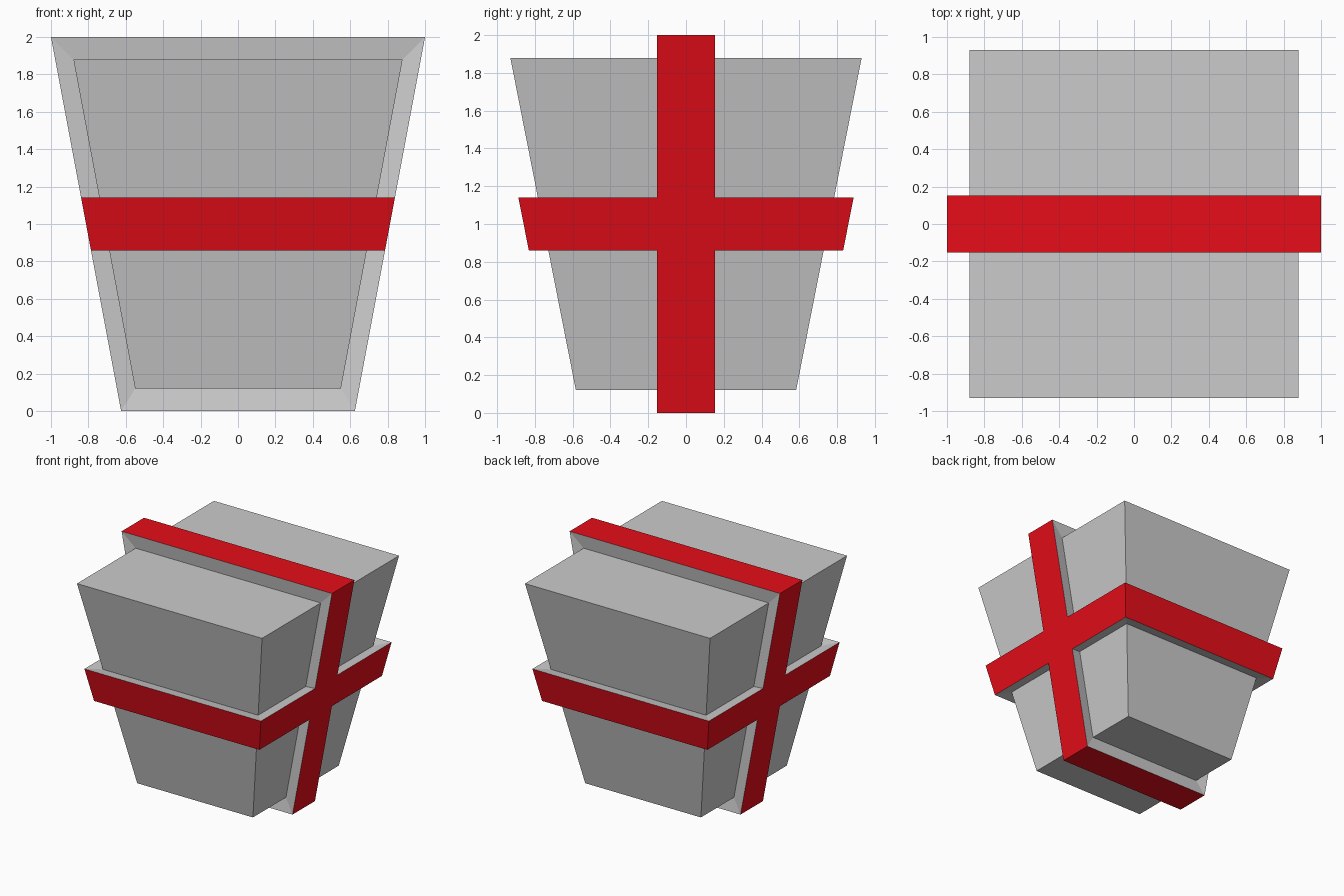
import bpy, bmesh
from mathutils import Matrix, Vector

if "Cube" in bpy.data.objects:
    bpy.data.objects.remove(bpy.data.objects["Cube"])

CENTRE = Vector((0, 0, 1))
INNER = 0.88             # box size relative to the ribbon outline
HALF_Y, HALF_Z = 0.134, 0.124   # ribbon half widths where they meet the box

# Tapered box, wider at the top
bm = bmesh.new()
bmesh.ops.create_cube(bm, size=2)
for v in bm.verts:
    hx, hy = (0.88, 0.93) if v.co.z > 0 else (0.55, 0.583)
    v.co = Vector((v.co.x * hx, v.co.y * hy, 1 + v.co.z * INNER))

# Cut the ribbon outlines into the box
for axis, half in ((Vector((0, 1, 0)), HALF_Y), (Vector((0, 0, 1)), HALF_Z)):
    for side in (-1, 1):
        bmesh.ops.bisect_plane(bm, geom=bm.verts[:] + bm.edges[:] + bm.faces[:],
                               plane_co=CENTRE + axis * half * side, plane_no=axis)

# Raise the ribbon by scaling its extruded faces away from the centre
band = []
for f in bm.faces:
    c = f.calc_center_median() - CENTRE
    if abs(c.y) < HALF_Y or abs(c.z) < HALF_Z:
        band.append(f)
result = bmesh.ops.extrude_face_region(bm, geom=band)["geom"]
old = [f for f in band if f.is_valid]
raised = [g for g in result if isinstance(g, bmesh.types.BMFace)]
old = [f for f in old if f not in raised]
if old:
    bmesh.ops.delete(bm, geom=old, context='FACES')
bmesh.ops.scale(bm, vec=Vector((1, 1, 1)) / INNER, space=Matrix.Translation(-CENTRE),
                verts=[g for g in result if isinstance(g, bmesh.types.BMVert)])
bmesh.ops.recalc_face_normals(bm, faces=bm.faces)
for f in raised:
    f.material_index = 1


def make_object(name, index):
    """Make an object from the faces tagged with the given index."""
    part = bm.copy()
    bmesh.ops.delete(part, geom=[f for f in part.faces if f.material_index != index],
                     context='FACES')
    for f in part.faces:
        f.material_index = 0
    mesh = bpy.data.meshes.new(name)
    part.to_mesh(mesh)
    part.free()
    obj = bpy.data.objects.new(name, mesh)
    bpy.context.collection.objects.link(obj)
    return obj


# Grey box with the ribbon's flared sides, and the red ribbon faces
make_object("gift_box", 0)
ribbon = make_object("ribbon", 1)
red = bpy.data.materials.new("red")
red.diffuse_color = (0.8, 0.004, 0.01, 1)
red.use_nodes = True
red.node_tree.nodes["Principled BSDF"].inputs["Base Color"].default_value = red.diffuse_color
ribbon.data.materials.append(red)
bm.free()
